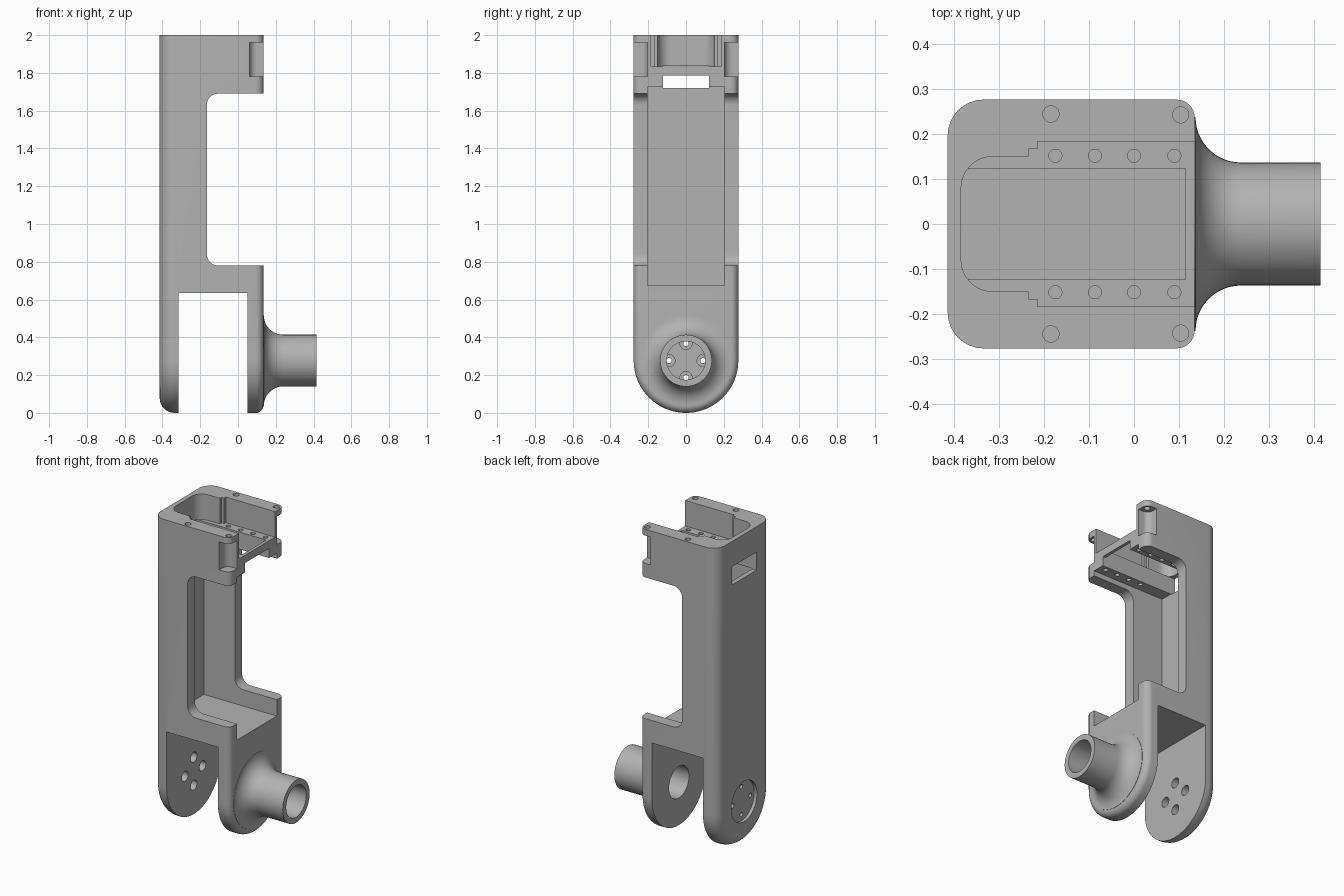
import bpy, bmesh
from math import sin, cos, pi, radians
from mathutils import Vector

if "Cube" in bpy.data.objects:
    bpy.data.objects.remove(bpy.data.objects["Cube"])

grey = bpy.data.materials.new("plain grey")
grey.use_nodes = True
COLOUR = (0.45, 0.45, 0.45, 1)
grey.diffuse_color = COLOUR
grey.node_tree.nodes["Principled BSDF"].inputs["Base Color"].default_value = COLOUR

BACK, FRONT, HALF, TOP = -0.415, 0.135, 0.277, 2.0
PIVOT = HALF  # height of the joint axis


def finish(name, bm):
    bmesh.ops.recalc_face_normals(bm, faces=bm.faces)
    mesh = bpy.data.meshes.new(name)
    bm.to_mesh(mesh)
    bm.free()
    mesh.materials.append(grey)
    ob = bpy.data.objects.new(name, mesh)
    bpy.context.collection.objects.link(ob)
    return ob


def loft(name, rings, caps=True, closed=False):
    bm = bmesh.new()
    rows = [[bm.verts.new(p) for p in ring] for ring in rings]
    pairs = list(zip(rows, rows[1:])) + ([(rows[-1], rows[0])] if closed else [])
    for a, b in pairs:
        for i in range(len(a)):
            j = (i + 1) % len(a)
            bm.faces.new((a[i], a[j], b[j], b[i]))
    if caps:
        bm.faces.new(rows[0])
        bm.faces.new(rows[-1])
    return finish(name, bm)


def arc(cx, cy, r, start, end, n=10):
    return [(cx + r * cos(radians(start + (end - start) * i / n)),
             cy + r * sin(radians(start + (end - start) * i / n))) for i in range(n + 1)]


def place(axis, u, v, w):
    return {"x": (w, u, v), "y": (u, w, v), "z": (u, v, w)}[axis]


def prism(axis, points, lo, hi):
    return loft("cutter", [[place(axis, u, v, w) for u, v in points] for w in (lo, hi)])


def box(x0, x1, y0, y1, z0, z1):
    return prism("z", [(x0, y0), (x1, y0), (x1, y1), (x0, y1)], z0, z1)


def rod(axis, u, v, r, lo, hi, n=32):
    return prism(axis, arc(u, v, r, 0, 360, n)[:-1], lo, hi)


def cut(ob, cutter):
    mod = ob.modifiers.new("cut", "BOOLEAN")
    mod.operation, mod.solver, mod.object = "DIFFERENCE", "EXACT", cutter
    bpy.context.view_layer.update()
    graph = bpy.context.evaluated_depsgraph_get()
    mesh = bpy.data.meshes.new_from_object(ob.evaluated_get(graph))
    ob.modifiers.clear()
    ob.data = mesh
    bpy.data.objects.remove(cutter)


def smooth(ob):
    bpy.ops.object.select_all(action="DESELECT")
    ob.select_set(True)
    bpy.context.view_layer.objects.active = ob
    bpy.ops.object.shade_smooth_by_angle(angle=radians(30))


# Housing: arched outline lofted along x, with rounded rims front and back
def outline(x, inset):
    r = HALF - inset
    pts = arc(0, PIVOT, r, 180, 360, 40) + [(r, TOP), (-r, TOP)]
    return [(x, y, z) for y, z in pts]


def rim(r):
    return [(r * (1 - sin(t)), r * (1 - cos(t))) for t in (pi / 2 * i / 8 for i in range(9))]


back_rim = [outline(BACK + d, i) for i, d in rim(0.08)]
front_rim = [outline(FRONT - d, i) for i, d in reversed(rim(0.04))]
housing = loft("housing", back_rim + front_rim)

# Side window through both walls, and the deep bay behind it
r = 0.06
window = (arc(-0.165 + r, 0.78 + r, r, 270, 180) + arc(-0.165 + r, 1.69 - r, r, 180, 90)
          + [(0.3, 1.69), (0.3, 0.78)])
cut(housing, prism("y", window, -0.5, 0.5))
cut(housing, box(-0.385, 0.3, -0.203, 0.203, 0.675, 1.724))

# Fork slot at the foot
cut(housing, box(-0.315, 0.05, -0.5, 0.5, -0.2, 0.635))

# Stepped top pocket, open at the front
half = [(0.3, 0.184), (-0.215, 0.184), (-0.215, 0.167), (-0.235, 0.167), (-0.235, 0.15)]
half += arc(-0.315, 0.08, 0.07, 90, 180)
cut(housing, prism("z", half + [(x, -y) for x, y in reversed(half)], 1.835, 2.2))

# Opening between the two shelf rails, running out through the back wall
cut(housing, box(-0.6, 0.115, -0.123, 0.123, 1.72, 1.836))
cut(housing, box(0.05, 0.3, -0.123, 0.123, 1.72, 1.785))

for side in (-1, 1):
    # Rail screw holes
    for x in (-0.175, -0.087, 0.0, 0.09):
        cut(housing, rod("z", x, side * 0.152, 0.0145, 1.65, 1.9, 20))
    # Corner screw notch with a rounded inner corner
    notch = arc(0.1, 0.243, 0.04, 90 + 90, 270) + [(0.3, 0.203), (0.3, 0.4), (0.06, 0.4)]
    cut(housing, prism("z", [(x, side * y) for x, y in notch], 1.78, 1.96))
    # Lid screw holes
    cut(housing, rod("z", -0.185, side * 0.245, 0.018, 1.85, 2.2, 24))
    cut(housing, rod("z", 0.104, side * 0.243, 0.018, 1.9, 2.2, 24))

# Round recess and counterbored bolt holes in the back fork arm
cut(housing, rod("x", 0, PIVOT, 0.13, -0.6, -0.395, 48))
for k in range(4):
    y, z = 0.09 * cos(k * pi / 2), PIVOT + 0.09 * sin(k * pi / 2)
    cut(housing, rod("x", y, z, 0.014, -0.5, -0.2, 20))
    cut(housing, rod("x", y, z, 0.032, -0.375, -0.2, 24))

# Bore through the front fork arm
cut(housing, rod("x", 0, PIVOT, 0.102, 0.0, 0.3, 48))
smooth(housing)

# Hollow spout with a flared root, turned around the joint axis
flare = arc(0.238, 0.238, 0.101, 180, 270, 12)
profile = [(0.128, 0.102), (0.128, 0.238)] + flare + [(0.415, 0.137), (0.415, 0.102)]
N = 48
rings = [[(x, rad * cos(2 * pi * i / N), PIVOT + rad * sin(2 * pi * i / N)) for i in range(N)]
         for x, rad in profile]
spout = loft("spout", rings, caps=False, closed=True)
smooth(spout)
